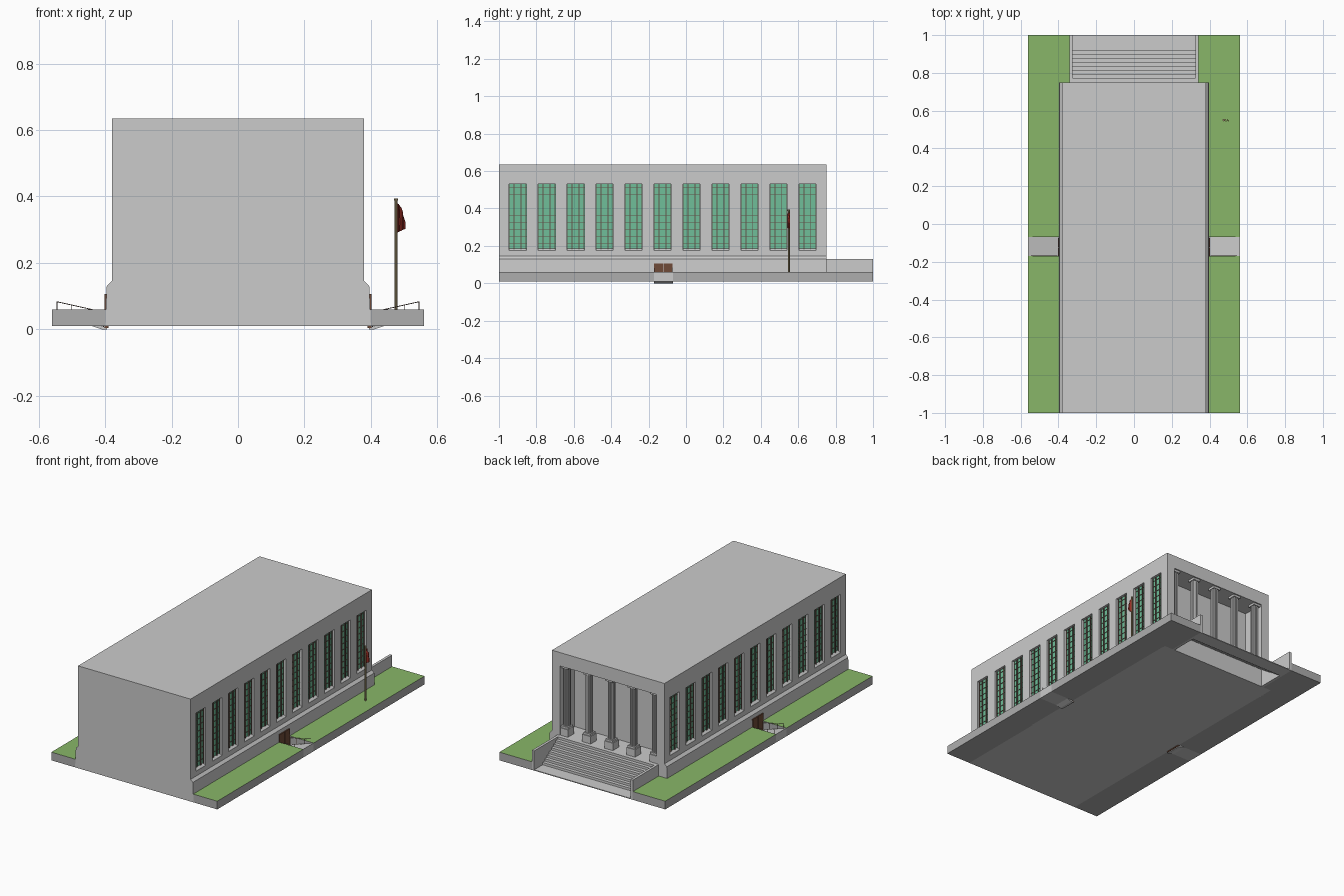
import bpy, bmesh, math
from mathutils import Vector

if "Cube" in bpy.data.objects:
    bpy.data.objects.remove(bpy.data.objects["Cube"])


def material(name, rgb):
    m = bpy.data.materials.new(name)
    m.diffuse_color = (*rgb, 1)
    m.use_nodes = True
    m.node_tree.nodes["Principled BSDF"].inputs["Base Color"].default_value = m.diffuse_color
    return m


GREEN = material("grass", (0.25, 0.47, 0.14))
GLASS = material("green_glass", (0.16, 0.52, 0.32))
DARK = material("bronze_bars", (0.13, 0.09, 0.07))
BROWN = material("door_brown", (0.16, 0.07, 0.04))
TAN = material("pole_tan", (0.35, 0.28, 0.15))
RED = material("flag_red", (0.35, 0.03, 0.02))
GREY = material("stone", (0.42, 0.42, 0.42))


def finish(name, bm, mat=None):
    bmesh.ops.recalc_face_normals(bm, faces=bm.faces)
    me = bpy.data.meshes.new(name)
    bm.to_mesh(me)
    bm.free()
    ob = bpy.data.objects.new(name, me)
    bpy.context.collection.objects.link(ob)
    if mat:
        me.materials.append(mat)
    return ob


def add_box(bm, x0, x1, y0, y1, z0, z1):
    vs = bmesh.ops.create_cube(bm, size=1)["verts"]
    for v in vs:
        v.co = ((x0 + x1) / 2 + v.co.x * abs(x1 - x0),
                (y0 + y1) / 2 + v.co.y * abs(y1 - y0),
                (z0 + z1) / 2 + v.co.z * abs(z1 - z0))


def boxes(name, items, mat=None):
    bm = bmesh.new()
    for it in items:
        add_box(bm, *it)
    return finish(name, bm, mat)


def add_prism(bm, pts, offset):
    face = bm.faces.new([bm.verts.new(p) for p in pts])
    ret = bmesh.ops.extrude_face_region(bm, geom=[face])
    bmesh.ops.translate(bm, vec=offset, verts=[g for g in ret["geom"] if isinstance(g, bmesh.types.BMVert)])


def prism(name, pts, offset, mat=None):
    bm = bmesh.new()
    add_prism(bm, pts, offset)
    return finish(name, bm, mat)


def add_rod(bm, a, b, r, n=8):
    a, b = Vector(a), Vector(b)
    d = b - a
    vs = bmesh.ops.create_cone(bm, cap_ends=True, segments=n, radius1=r, radius2=r, depth=d.length)["verts"]
    q = d.to_track_quat('Z', 'Y')
    for v in vs:
        v.co = q @ v.co + (a + b) / 2


# main hall with flared plinth, extruded along y
half = [(0.40, 0.01), (0.395, 0.13), (0.38, 0.145), (0.38, 0.635)]
outline = half + [(-x, z) for x, z in reversed(half)]
hall = prism("main_hall", [(x, -1, z) for x, z in outline], (0, 1.75, 0))

# window and portico recesses
WIN_Y = [-0.90 + 0.155 * i for i in range(11)]
cuts = [(-0.325, 0.325, 0.61, 0.80, 0.13, 0.553)]
for s in (-1, 1):
    cuts += [(s * 0.36, s * 0.42, y - 0.046, y + 0.046, 0.175, 0.53) for y in WIN_Y]
cutter = boxes("recess_cutter", cuts)
cutter.hide_render = True
mod = hall.modifiers.new("recesses", 'BOOLEAN')
mod.object = cutter
mod.operation = 'DIFFERENCE'
mod.solver = 'EXACT'
bpy.context.view_layer.objects.active = hall
hall.select_set(True)
bpy.ops.object.modifier_apply(modifier=mod.name)
bpy.data.objects.remove(cutter)

for s, side in ((-1, "left"), (1, "right")):
    # window panes, glazing bars and sloped sills
    boxes(side + "_window_panes",
          [(s * 0.358, s * 0.364, y - 0.046, y + 0.046, 0.176, 0.53) for y in WIN_Y], GLASS)
    bars = []
    for y in WIN_Y:
        for o in (-0.043, -0.021, -0.015, 0.015, 0.021, 0.043):
            bars.append((s * 0.362, s * 0.368, y + o - 0.0012, y + o + 0.0012, 0.178, 0.53))
        for k in range(9):
            z = 0.215 + k * 0.037
            bars.append((s * 0.362, s * 0.367, y - 0.046, y + 0.046, z - 0.001, z + 0.001))
    boxes(side + "_window_bars", bars, DARK)
    bm = bmesh.new()
    for y in WIN_Y:
        add_prism(bm, [(s * 0.362, y - 0.046, 0.174), (s * 0.38, y - 0.046, 0.174),
                       (s * 0.362, y - 0.046, 0.188)], (0, 0.092, 0))
    finish(side + "_window_sills", bm)

    # lawn slabs with green tops, split by the ramp trench
    front = [(0.395, -1), (0.56, -1), (0.56, -0.17), (0.395, -0.17)]
    rear = [(0.395, -0.07), (0.56, -0.07), (0.56, 1), (0.34, 1), (0.34, 0.75), (0.395, 0.75)]
    for tag, pts in (("front", front), ("rear", rear)):
        ob = prism(f"{side}_{tag}_lawn", [(s * x, y, 0.01) for x, y in pts], (0, 0, 0.05), GREY)
        ob.data.materials.append(GREEN)
        for p in ob.data.polygons:
            if p.normal.z > 0.9:
                p.material_index = 1

    # ramp down to the side door
    ramp = [(0.56, 0.06), (0.56, 0.01), (0.44, 0.01), (0.41, 0), (0.395, 0), (0.395, 0.004)]
    prism(side + "_ramp", [(s * x, -0.17, z) for x, z in ramp], (0, 0.10, 0))

    # ramp handrails
    bm = bmesh.new()
    for y in (-0.166, -0.074):
        add_rod(bm, (s * 0.405, y, 0.052), (s * 0.545, y, 0.083), 0.0012, 6)
        for x, z0, z1 in ((0.545, 0.054, 0.083), (0.50, 0.038, 0.073), (0.45, 0.02, 0.062), (0.405, 0.004, 0.052)):
            add_rod(bm, (s * x, y, z0), (s * x, y, z1), 0.0012, 6)
    finish(side + "_handrails", bm, DARK)

    # double side door
    boxes(side + "_door", [(s * 0.39, s * 0.402, -0.172, -0.124, 0.004, 0.107),
                           (s * 0.39, s * 0.402, -0.121, -0.073, 0.004, 0.107)], BROWN)

    # stair side wall
    boxes(side + "_stair_wall", [(s * 0.325, s * 0.341, 0.75, 1, 0.01, 0.13)])

# entrance stairs: thin folded sheet with a flat landing
top = [(0.75, 0.13)]
n = 8
for i in range(n):
    y = 0.772 + i * 0.021
    z = 0.13 - i * 0.115 / n
    top += [(y, z), (y, z - 0.115 / n)]
top.append((1.0, 0.015))
under = [(1.0, 0.01), (0.915, 0.01), (0.75, 0.122)]
prism("entrance_stairs", [(-0.326, y, z) for y, z in top + under], (0.652, 0, 0))

# portico columns: pedestal, fluted shaft and capital
bm = bmesh.new()
CY = 0.718
for x in (-0.30, -0.15, 0, 0.15, 0.30):
    w = 0.025 if abs(x) > 0.2 else 0.029
    add_box(bm, x - w, x + w, CY - 0.029, CY + 0.029, 0.13, 0.175)
    add_box(bm, x - 0.024, x + 0.024, CY - 0.024, CY + 0.024, 0.175, 0.187)
    ring = []
    for k in range(32):
        a = 2 * math.pi * k / 32
        r = 0.021 if k % 4 < 2 else 0.017
        ring.append((x + r * math.cos(a), CY + r * math.sin(a), 0.187))
    add_prism(bm, ring, (0, 0, 0.353))
    add_box(bm, x - 0.024, x + 0.024, CY - 0.024, CY + 0.024, 0.54, 0.554)
finish("portico_columns", bm)

# flagpole
bm = bmesh.new()
add_rod(bm, (0.476, 0.55, 0.058), (0.476, 0.55, 0.39), 0.005, 10)
add_rod(bm, (0.476, 0.55, 0.387), (0.476, 0.55, 0.394), 0.0065, 10)
finish("flagpole", bm, TAN)

# drooping folded flag
bm = bmesh.new()
rows = []
for i in range(7):
    t = i / 6
    x = 0.480 + 0.022 * t
    y = 0.55 + 0.007 * math.sin(i * 2.1)
    rows.append([bm.verts.new((x, y, z)) for z in (0.378 - 0.055 * t * t, 0.335 - 0.02 * t, 0.292 + 0.01 * t)])
for a, b in zip(rows, rows[1:]):
    for k in range(2):
        bm.faces.new((a[k], b[k], b[k + 1], a[k + 1]))
flag = finish("flag", bm, RED)
sol = flag.modifiers.new("thickness", 'SOLIDIFY')
sol.thickness = 0.002
